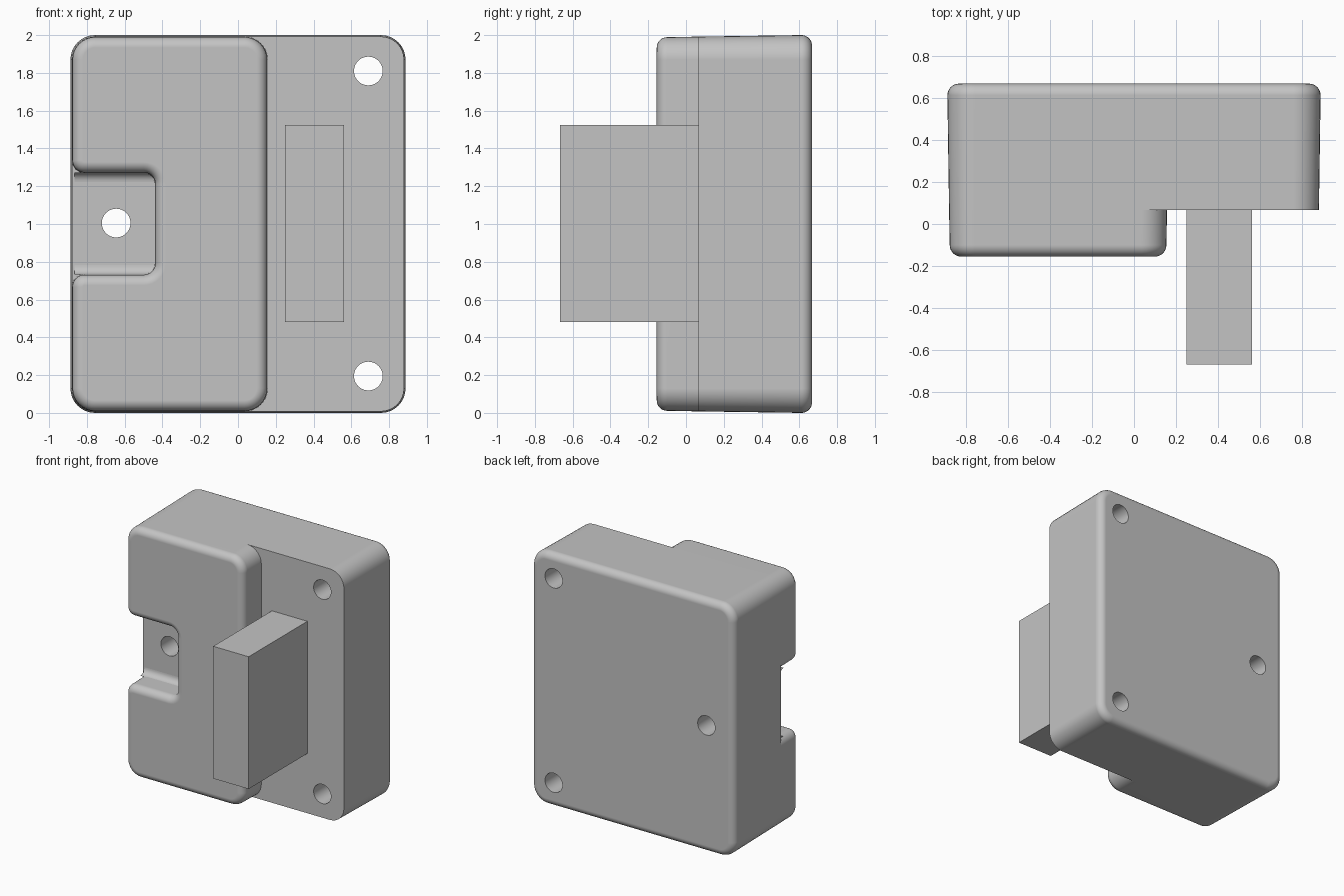
import bpy, bmesh, math
from mathutils import Vector

if "Cube" in bpy.data.objects:
    bpy.data.objects.remove(bpy.data.objects["Cube"], do_unlink=True)

grey = bpy.data.materials.new("light grey")
grey.use_nodes = True
grey.diffuse_color = (0.55, 0.55, 0.55, 1)
grey.node_tree.nodes["Principled BSDF"].inputs["Base Color"].default_value = (0.55, 0.55, 0.55, 1)

FACE_Y, BACK_Y, FRONT_Y = 0.067, 0.667, -0.155   # step face, back, cover front
FILLET = 0.055


def outline(corners, inset, steps=8):
    """Rounded (x, z) outline of counter-clockwise (x, z, radius) corners, shrunk by inset."""
    pts, n = [], len(corners)
    for i, (x, z, r) in enumerate(corners):
        p = Vector((x, z))
        a = (p - Vector(corners[i - 1][:2])).normalized()
        b = (Vector(corners[(i + 1) % n][:2]) - p).normalized()
        n1, n2 = Vector((-a.y, a.x)), Vector((-b.y, b.x))
        side = 1 if a.x * b.y - a.y * b.x > 0 else -1   # convex or concave
        centre = p + (n1 + n2) * r * side
        rad = r - inset * side
        for k in range(steps + 1):
            t = math.pi / 2 * k / steps
            pts.append(centre - (n1 * math.cos(t) + n2 * math.sin(t)) * rad * side)
    return pts


def make_object(name, bm):
    bmesh.ops.recalc_face_normals(bm, faces=bm.faces[:])
    mesh = bpy.data.meshes.new(name)
    bm.to_mesh(mesh)
    bm.free()
    mesh.materials.append(grey)
    obj = bpy.data.objects.new(name, mesh)
    bpy.context.collection.objects.link(obj)
    return obj


def loft(name, loops):
    """Skin equal-length loops of 3D points and cap both ends."""
    bm = bmesh.new()
    rings = [[bm.verts.new(p) for p in loop] for loop in loops]
    for r0, r1 in zip(rings, rings[1:]):
        for i in range(len(r0)):
            j = (i + 1) % len(r0)
            bm.faces.new((r0[i], r0[j], r1[j], r1[i]))
    bm.faces.new(rings[0])
    bm.faces.new(rings[-1])
    return make_object(name, bm)


def block(name, corners, y0, y1, inset0, inset1):
    """Drafted block from y0 to y1 with a rounded edge at the y1 end."""
    s = 1 if y1 > y0 else -1
    levels = [(y0, inset0)]
    for k in range(9):
        t = math.pi / 2 * k / 8
        levels.append((y1 - s * FILLET * (1 - math.sin(t)),
                       inset1 + FILLET * (1 - math.cos(t))))
    return loft(name, [[(p.x, y, p.y) for p in outline(corners, d)] for y, d in levels])


def finish(obj):
    bpy.ops.object.select_all(action='DESELECT')
    obj.select_set(True)
    bpy.context.view_layer.objects.active = obj
    bpy.ops.object.shade_smooth_by_angle(angle=math.radians(30))
    mod = obj.modifiers.new("even shading", 'WEIGHTED_NORMAL')
    mod.keep_sharp = True


# Main body, drafted towards the front
W = 0.887
body = block("main_body", [(-W, 0, .13), (W, 0, .13), (W, 2, .13), (-W, 2, .13)],
             FACE_Y, BACK_Y, 0.008, 0.0)

# Screw holes right through the body
for x, z in ((0.69, 1.81), (0.69, 0.195), (-0.645, 1.005)):
    ring = [(x + 0.076 * math.cos(i * math.tau / 40), z + 0.076 * math.sin(i * math.tau / 40))
            for i in range(40)]
    cutter = loft("hole_cutter", [[(px, y, pz) for px, pz in ring] for y in (-0.3, 0.9)])
    cutter.hide_render = True
    cut = body.modifiers.new("hole", 'BOOLEAN')
    cut.operation, cut.solver, cut.object = 'DIFFERENCE', 'EXACT', cutter
    bpy.context.view_layer.objects.active = body
    bpy.ops.object.modifier_apply(modifier=cut.name)
    bpy.data.objects.remove(cutter, do_unlink=True)
finish(body)

# Raised cover with a notch in its outer side
cover = block("raised_cover",
              [(-W, 0, .13), (.165, 0, .13), (.165, 2, .13), (-W, 2, .13),
               (-W, 1.262, .075), (-.448, 1.262, .05),
               (-.448, .742, .05), (-W, .742, .075)],
              FACE_Y, FRONT_Y, 0.008, 0.011)
finish(cover)

# Concave fillets along the notch floor
R = 0.05
for name, z, s in (("upper_notch_fillet", 1.272, 1), ("lower_notch_fillet", 0.732, -1)):
    prof = [(FACE_Y, z)]
    for k in range(9):
        t = math.pi / 2 * k / 8
        prof.append((FACE_Y - R + R * math.cos(t), z - s * R * (1 - math.sin(t))))
    finish(loft(name, [[(x, y, pz) for y, pz in prof] for x in (-0.865, -0.438)]))

# Plug block standing out of the step
plug = [(0.25, 0.48), (0.56, 0.48), (0.56, 1.525), (0.25, 1.525)]
loft("plug_block", [[(x, y, z) for x, z in plug] for y in (-0.667, FACE_Y + 0.01)])
